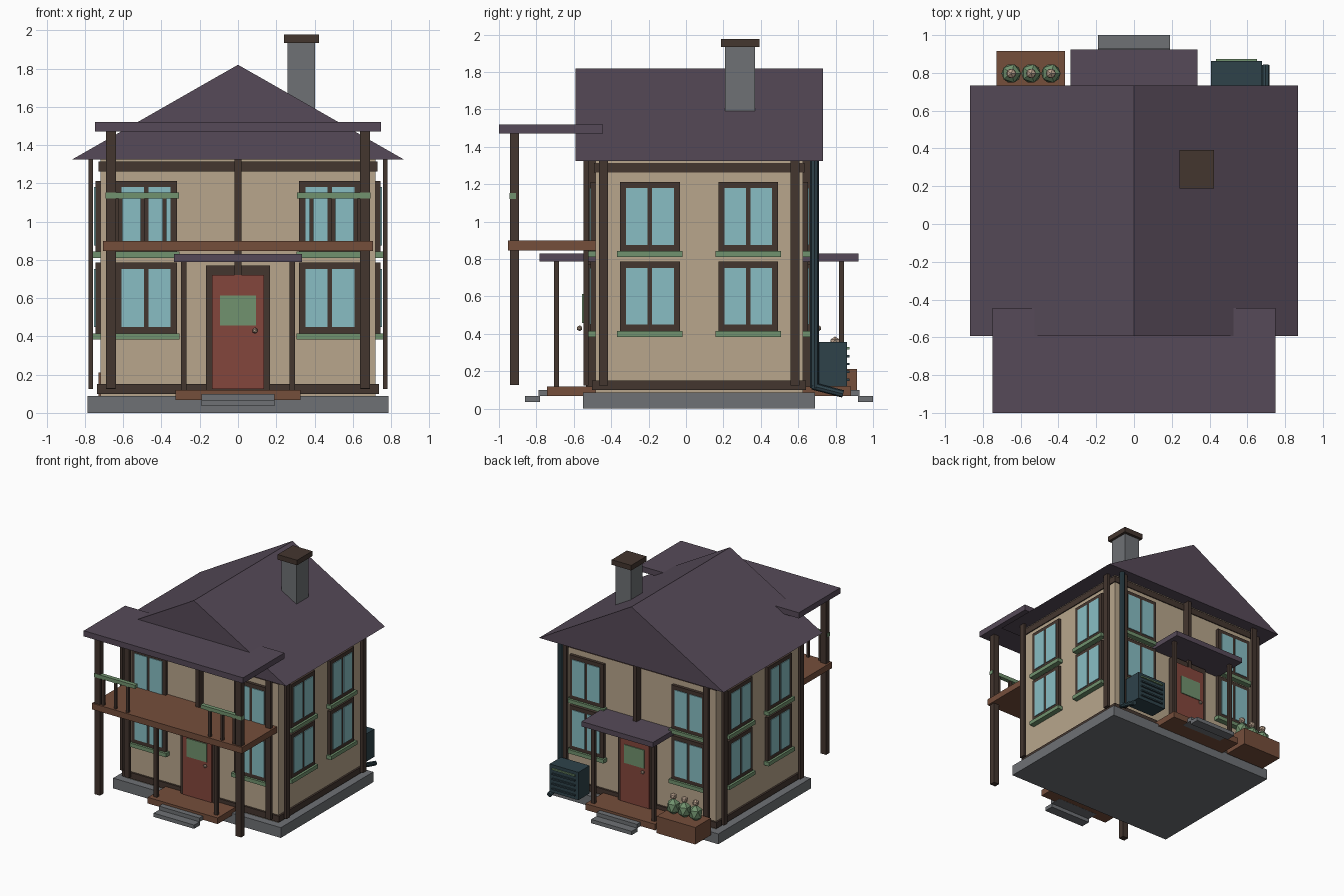
import bpy, bmesh, math
from mathutils import Vector

if "Cube" in bpy.data.objects:
    bpy.data.objects.remove(bpy.data.objects["Cube"])


def material(name, r, g, b):
    lin = lambda c: ((c / 255 + 0.055) / 1.055) ** 2.4
    m = bpy.data.materials.new(name)
    m.diffuse_color = (lin(r), lin(g), lin(b), 1)
    m.use_nodes = True
    m.node_tree.nodes["Principled BSDF"].inputs["Base Color"].default_value = m.diffuse_color
    return m


PLASTER = material("plaster", 184, 166, 140)
PURPLE = material("purple_roof", 86, 74, 88)
TIMBER = material("dark_timber", 68, 54, 47)
STONE = material("grey_stone", 110, 113, 117)
RED = material("red_door", 132, 70, 60)
GREEN = material("sage_green", 113, 146, 110)
GLASS = material("window_glass", 136, 190, 196)
WOOD = material("brown_wood", 117, 78, 59)
TEAL = material("dark_teal", 46, 66, 74)
BLOSSOM = material("pale_blossom", 186, 162, 142)

YC = 0.07            # centre of the house in y
HX, HY = 0.72, 0.555  # wall half sizes


def finish(name, bm, mat):
    bmesh.ops.recalc_face_normals(bm, faces=bm.faces)
    me = bpy.data.meshes.new(name)
    bm.to_mesh(me)
    bm.free()
    me.materials.append(mat)
    ob = bpy.data.objects.new(name, me)
    bpy.context.collection.objects.link(ob)
    return ob


def box(name, mat, x0, x1, y0, y1, z0, z1):
    bm = bmesh.new()
    bmesh.ops.create_cube(bm, size=1)
    for v in bm.verts:
        v.co = ((x0 + x1) / 2 + v.co.x * (x1 - x0),
                (y0 + y1) / 2 + v.co.y * (y1 - y0),
                (z0 + z1) / 2 + v.co.z * (z1 - z0))
    return finish(name, bm, mat)


def ball(name, mat, loc, r, stretch=1.0):
    bm = bmesh.new()
    bmesh.ops.create_icosphere(bm, subdivisions=1, radius=r)
    for v in bm.verts:
        v.co.z *= stretch
        v.co += Vector(loc)
    return finish(name, bm, mat)


def tube(name, mat, a, b, r, sides=8):
    a, b = Vector(a), Vector(b)
    bm = bmesh.new()
    bmesh.ops.create_cone(bm, cap_ends=True, segments=sides, radius1=r, radius2=r, depth=(b - a).length)
    rot = (b - a).to_track_quat('Z', 'Y')
    for v in bm.verts:
        v.co = rot @ v.co + (a + b) / 2
    return finish(name, bm, mat)


def on_wall(side, u, out):
    """Point on a wall: u runs along it, out is the distance from its surface."""
    return {"front": (u, YC - HY - out), "back": (-u, YC + HY + out),
            "right": (HX + out, YC + u), "left": (-HX - out, YC - u)}[side]


def wall_box(name, mat, side, u0, u1, o0, o1, z0, z1):
    (xa, ya), (xb, yb) = on_wall(side, u0, o0), on_wall(side, u1, o1)
    return box(side + "_" + name, mat, min(xa, xb), max(xa, xb), min(ya, yb), max(ya, yb), z0, z1)


def window(side, u, z):
    wall_box("window_frame", TIMBER, side, u - 0.16, u + 0.16, -0.01, 0.026, z - 0.185, z + 0.185)
    for s in (-1, 1):
        c = u + s * 0.07
        wall_box("window_pane", GLASS, side, c - 0.058, c + 0.058, 0.024, 0.032, z - 0.152, z + 0.152)
    wall_box("window_sill", GREEN, side, u - 0.175, u + 0.175, -0.01, 0.045, z - 0.217, z - 0.185)


# house body
box("foundation", STONE, -0.787, 0.787, YC - 0.62, YC + 0.62, 0, 0.087)
box("walls", PLASTER, -HX, HX, YC - HY, YC + HY, 0.08, 1.33)
box("bottom_beam", TIMBER, -0.736, 0.736, YC - 0.572, YC + 0.572, 0.1, 0.151)
box("top_beam", TIMBER, -0.728, 0.728, YC - 0.563, YC + 0.563, 1.262, 1.314)

# gable roof from a triangle profile
bm = bmesh.new()
tri = [bm.verts.new((x, YC - 0.662, z)) for x, z in ((-0.867, 1.325), (0.867, 1.325), (0, 1.82))]
ext = bmesh.ops.extrude_face_region(bm, geom=[bm.faces.new(tri)])
for v in ext["geom"]:
    if isinstance(v, bmesh.types.BMVert):
        v.co.y += 1.324
bm.faces.ensure_lookup_table()
if len(bm.faces) == 4:
    bm.faces.new(tri)
finish("gable_roof", bm, PURPLE)

# chimney
box("chimney", STONE, 0.26, 0.402, 0.209, 0.369, 1.5, 1.934)
box("chimney_cap", TIMBER, 0.24, 0.423, 0.188, 0.392, 1.934, 1.977)

# windows and wall posts on all four sides
for side, wu, pu in (("front", 0.48, 0.665), ("back", 0.48, 0.665),
                     ("right", 0.263, 0.512), ("left", 0.263, 0.512)):
    for s in (-1, 1):
        for z in (0.601, 1.028):
            window(side, s * wu, z)
        wall_box("corner_post", TIMBER, side, s * pu - 0.024, s * pu + 0.024, 0.037, 0.062, 0.125, 1.325)

# doors, canopies, decks and steps, front and back
for side in ("front", "back"):
    wall_box("centre_post", TIMBER, side, -0.017, 0.017, -0.01, 0.06, 0.125, 1.325)
    wall_box("door_frame", TIMBER, side, -0.167, 0.167, -0.01, 0.05, 0.12, 0.77)
    wall_box("door", RED, side, -0.136, 0.136, 0.03, 0.064, 0.125, 0.72)
    wall_box("door_panel", GREEN, side, -0.094, 0.094, 0.062, 0.071, 0.458, 0.613)
    kx, ky = on_wall(side, 0.089, 0.084)
    ball(side + "_door_knob", BLOSSOM, (kx, ky, 0.43), 0.016)
    wall_box("canopy", PURPLE, side, -0.335, 0.335, 0.0, 0.298, 0.788, 0.831)
    for s in (-1, 1):
        wall_box("canopy_post", TIMBER, side, s * 0.283 - 0.015, s * 0.283 + 0.015, 0.193, 0.22, 0.12, 0.79)
    wall_box("deck", WOOD, side, -0.328, 0.328, 0.0, 0.257, 0.068, 0.12)
    wall_box("upper_step", STONE, side, -0.19, 0.19, 0.2, 0.303, 0.067, 0.1)
    wall_box("lower_step", STONE, side, -0.19, 0.19, 0.295, 0.375, 0.036, 0.068)

# front porch roof, balcony and railings
box("porch_roof", PURPLE, -0.748, 0.748, -1.0, -0.445, 1.472, 1.52)
box("balcony_floor", WOOD, -0.705, 0.705, -0.952, -0.48, 0.846, 0.898)
for s in (-1, 1):
    box("porch_post", TIMBER, s * 0.663 - 0.026, s * 0.663 + 0.026, -0.941, -0.894, 0.127, 1.473)
    box("balcony_rail", GREEN, s * 0.5 - 0.192, s * 0.5 + 0.192, -0.943, -0.908, 1.121, 1.152)
    for x in (0.385, 0.5, 0.615):
        box("baluster", TIMBER, s * x - 0.011, s * x + 0.011, -0.936, -0.914, 0.89, 1.125)

# planter with three shrubs behind the house
box("planter", WOOD, -0.728, -0.366, 0.705, 0.915, 0.068, 0.212)
for x in (-0.65, -0.545, -0.44):
    ball("shrub", GREEN, (x, 0.797, 0.27), 0.057, 1.25)
    ball("shrub_flower", BLOSSOM, (x, 0.797, 0.357), 0.029)

# utility cabinet with vent slats
box("cabinet", TEAL, 0.407, 0.677, 0.711, 0.862, 0.12, 0.356)
for i in range(5):
    z = 0.155 + 0.042 * i
    box("vent_slat", GREEN if i == 4 else TEAL, 0.434, 0.65, 0.855, 0.874, z - 0.006, z + 0.006)

# downpipe and its spout
tube("downpipe", TEAL, (0.697, 0.687, 0.11), (0.697, 0.687, 1.325), 0.023)
tube("downpipe_spout", TEAL, (0.697, 0.675, 0.122), (0.697, 0.84, 0.079), 0.02)
